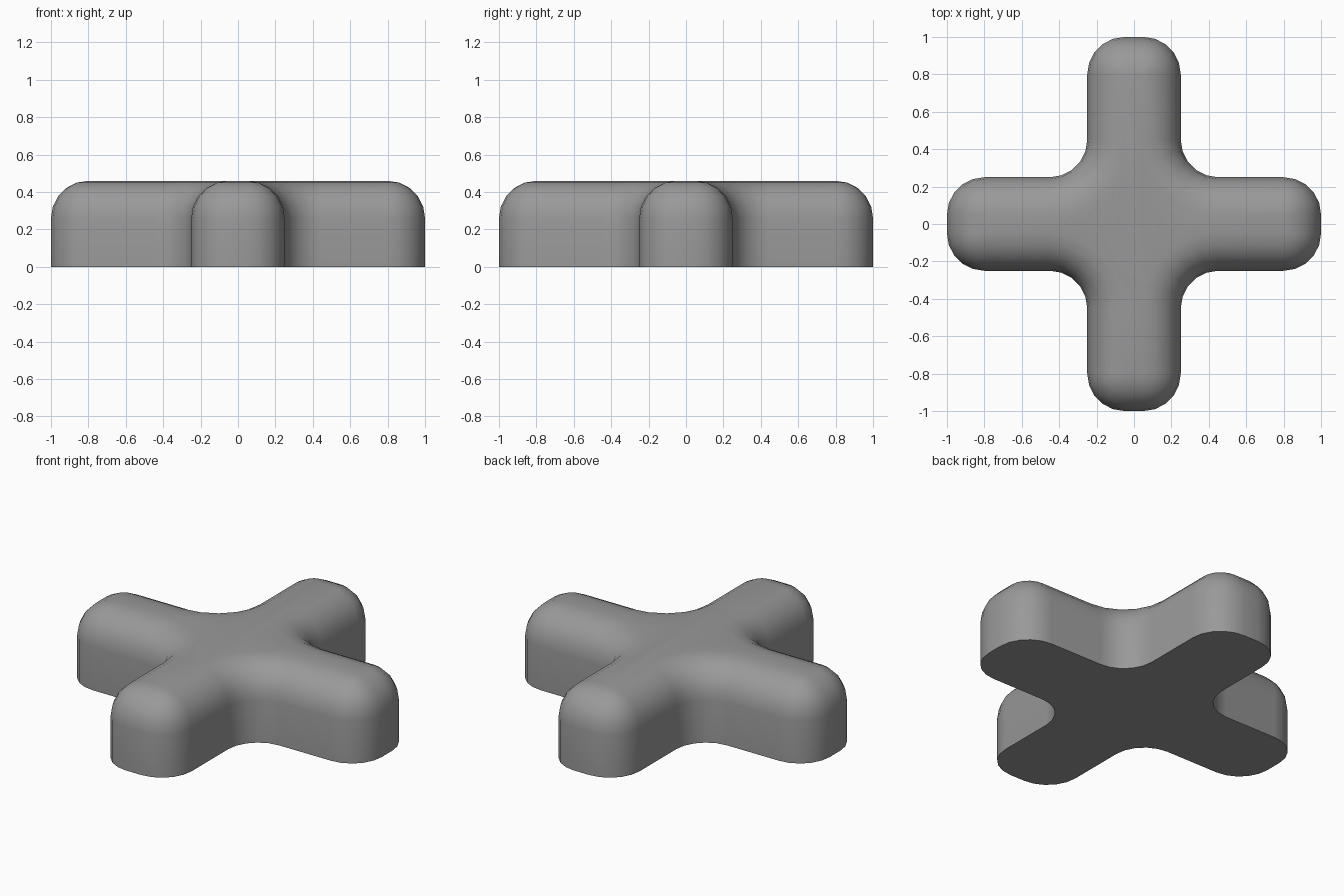
import bpy, bmesh
from math import sin, cos, pi

if "Cube" in bpy.data.objects:
    bpy.data.objects.remove(bpy.data.objects["Cube"])

ARM, REACH, HEIGHT = 0.25, 1.0, 0.46   # arm half width, arm length, height
R, SEG = 0.2, 5                        # rounding radius and segments


def arc(cx, cy, r, start, sweep):
    return [(cx + r * cos(start + sweep * i / SEG),
             cy + r * sin(start + sweep * i / SEG)) for i in range(SEG + 1)]


def cross_outline(inset):
    """Rounded plus outline, moved inward by inset."""
    quarter = (arc(REACH - R, -(ARM - R), R - inset, -pi / 2, pi / 2)
               + arc(REACH - R, ARM - R, R - inset, 0, pi / 2)
               + arc(ARM + R, ARM + R, R + inset, -pi / 2, -pi / 2))
    pts = []
    for k in range(4):
        c, s = round(cos(k * pi / 2)), round(sin(k * pi / 2))
        pts += [(c * x - s * y, s * x + c * y) for x, y in quarter]
    return pts


# Straight wall, then a quarter-round shoulder
levels = [(0, 0)]
for i in range(SEG + 1):
    a = i / SEG * pi / 2
    levels.append((R * (1 - cos(a)), HEIGHT - R + R * sin(a)))

bm = bmesh.new()
rings = [[bm.verts.new((x, y, z)) for x, y in cross_outline(d)] for d, z in levels]
for low, high in zip(rings, rings[1:]):
    for i in range(len(low)):
        j = (i + 1) % len(low)
        bm.faces.new((low[i], low[j], high[j], high[i]))

# Flat underside and top
bm.faces.new(rings[0][::-1])
bm.faces.new(rings[-1])
bmesh.ops.remove_doubles(bm, verts=bm.verts, dist=1e-5)
bmesh.ops.recalc_face_normals(bm, faces=bm.faces)

mesh = bpy.data.meshes.new("cross_body")
bm.to_mesh(mesh)
bm.free()
body = bpy.data.objects.new("cross_body", mesh)
bpy.context.collection.objects.link(body)

# Dark grey finish
grey = bpy.data.materials.new("dark_grey")
grey.diffuse_color = (0.32, 0.32, 0.32, 1)
grey.use_nodes = True
grey.node_tree.nodes["Principled BSDF"].inputs["Base Color"].default_value = grey.diffuse_color
mesh.materials.append(grey)

# Smooth shading with a crisp bottom edge
bpy.context.view_layer.objects.active = body
body.select_set(True)
bpy.ops.object.shade_smooth_by_angle(angle=pi / 5)
